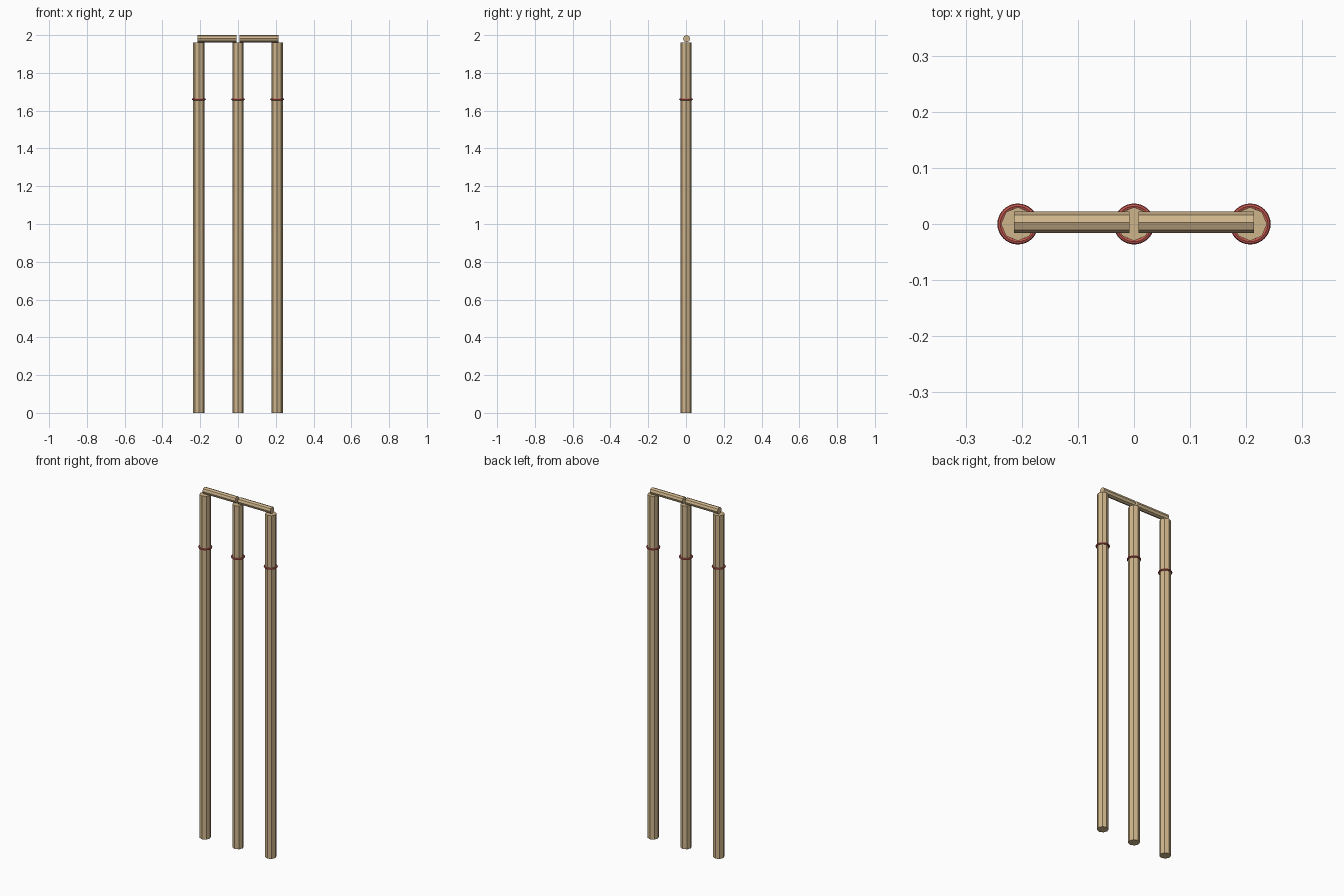
import bpy, math

if "Cube" in bpy.data.objects:
    bpy.data.objects.remove(bpy.data.objects["Cube"])


def material(name, color):
    m = bpy.data.materials.new(name)
    m.diffuse_color = color
    m.use_nodes = True
    m.node_tree.nodes["Principled BSDF"].inputs["Base Color"].default_value = m.diffuse_color
    return m


wood = material("wood", (0.62, 0.46, 0.26, 1))
red = material("red_band", (0.55, 0.1, 0.08, 1))


def rod(name, radius, length, location, rotation=(0, 0, 0)):
    bpy.ops.mesh.primitive_cylinder_add(vertices=8, radius=radius, depth=length,
                                        location=location, rotation=rotation)
    obj = bpy.context.object
    obj.name = name
    obj.data.materials.append(wood)


STUMP_H = 1.962
SPACING = 0.207

# Three upright stumps, each with a thin painted band
for i, label in enumerate(("left", "middle", "right")):
    x = (i - 1) * SPACING
    rod(label + "_stump", 0.03, STUMP_H, (x, 0, STUMP_H / 2))
    bpy.ops.mesh.primitive_torus_add(major_radius=0.0315, minor_radius=0.005,
                                     major_segments=32, minor_segments=8,
                                     location=(x, 0, 1.66))
    band = bpy.context.object
    band.name = label + "_band"
    band.data.materials.append(red)

# Two bails lying across the tops, with a small gap between them
for side, label in ((-1, "left"), (1, "right")):
    rod(label + "_bail", 0.019, 0.206, (side * 0.111, 0.003, 1.981),
        (0, math.pi / 2, 0))
